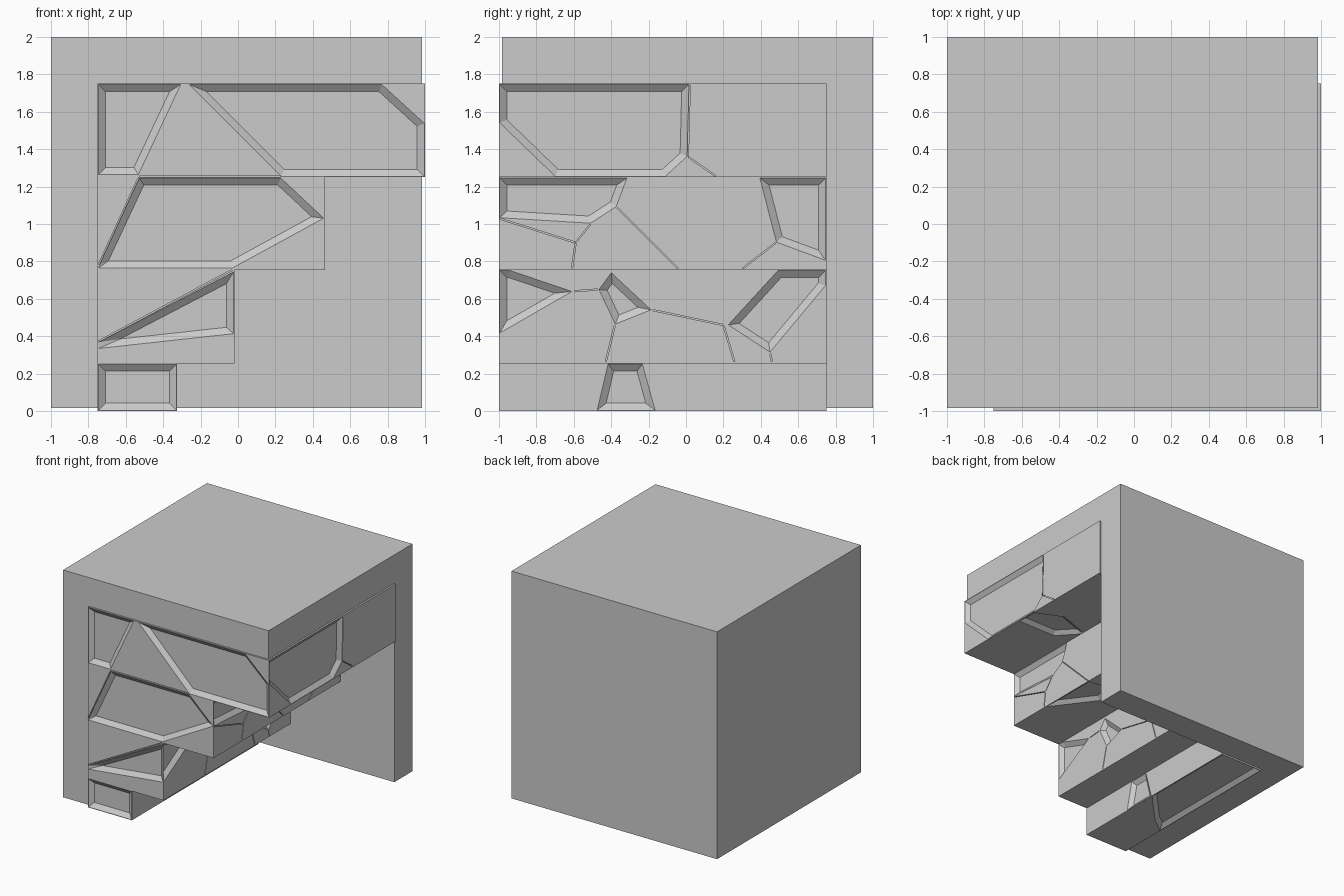
import bpy, bmesh
from mathutils import Vector

if "Cube" in bpy.data.objects:
    bpy.data.objects.remove(bpy.data.objects["Cube"])


def make_object(name, bm, hidden=False):
    bmesh.ops.recalc_face_normals(bm, faces=bm.faces)
    me = bpy.data.meshes.new(name)
    bm.to_mesh(me)
    bm.free()
    ob = bpy.data.objects.new(name, me)
    bpy.context.collection.objects.link(ob)
    ob.hide_render = hidden
    return ob


def box(name, lo, hi, hidden=False):
    bm = bmesh.new()
    bmesh.ops.create_cube(bm, size=1)
    for v in bm.verts:
        v.co = Vector([lo[i] + (v.co[i] + .5) * (hi[i] - lo[i]) for i in range(3)])
    return make_object(name, bm, hidden)


def cut(ob, cutter):
    m = ob.modifiers.new("cut", 'BOOLEAN')
    m.operation = 'DIFFERENCE'
    m.solver = 'EXACT'
    m.use_self = True
    m.object = cutter
    bpy.context.view_layer.objects.active = ob
    bpy.ops.object.modifier_apply(modifier=m.name)
    bpy.data.objects.remove(cutter)


def shrink(poly, d):
    # inset a convex polygon by clipping with its moved edges
    pts = [Vector(p) for p in poly]
    c = sum(pts, Vector((0, 0))) / len(pts)
    out = pts[:]
    for a, b in zip(pts, pts[1:] + pts[:1]):
        n = Vector((a.y - b.y, b.x - a.x)).normalized()
        if n.dot(c - a) < 0:
            n = -n
        o = a + n * d
        new = []
        for p, q in zip(out, out[1:] + out[:1]):
            dp, dq = n.dot(p - o), n.dot(q - o)
            if dp >= 0:
                new.append(p)
            if dp * dq < 0:
                new.append(p + (q - p) * (dp / (dp - dq)))
        out = new
    return out


def place(side, at, p, d):
    u, v = p
    return {'front': (u, at + d, v), 'right': (at - d, u, v), 'under': (u, v, at + d)}[side]


def add_hull(bm, coords):
    vs = [bm.verts.new(c) for c in coords]
    r = bmesh.ops.convex_hull(bm, input=vs)
    junk = {g for g in r['geom_interior'] + r['geom_unused'] if isinstance(g, bmesh.types.BMVert)}
    bmesh.ops.delete(bm, geom=list(junk), context='VERTS')


def panel(bm, side, at, poly):
    rim, floor = shrink(poly, .004), shrink(poly, .042)
    add_hull(bm, [place(side, at, p, d) for d in (-.003, 0) for p in rim]
             + [place(side, at, p, .03) for p in floor])


def crack(bm, side, at, *path):
    for a, b in zip(path, path[1:]):
        a, b = Vector(a), Vector(b)
        t = (b - a).normalized()
        n = Vector((-t.y, t.x)) * .003
        a, b = a + t * .004, b - t * .004
        add_hull(bm, [place(side, at, p, d) for d in (-.003, .012) for p in (a + n, a - n, b - n, b + n)])


# outer shell: cube with one corner removed
shell = box("outer_shell", (-1, -.985, .015), (.985, 1, 2))
cut(shell, box("corner_cutter", (-.75, -2, -1), (2, .75, 1.75), True))

# inverted rock steps
X4, X3, X2, X1 = 1.0, .465, -.02, -.325
profile = [(-.75, 0), (X1, 0), (X1, .255), (X2, .255), (X2, .755), (X3, .755),
           (X3, 1.25), (X4, 1.25), (X4, 1.75), (-.75, 1.75)]
bm = bmesh.new()
f = bm.faces.new([bm.verts.new((x, -1, z)) for x, z in profile])
r = bmesh.ops.extrude_face_region(bm, geom=[f])
bmesh.ops.translate(bm, vec=(0, 1.75, 0), verts=[g for g in r['geom'] if isinstance(g, bmesh.types.BMVert)])
steps = make_object("rock_steps", bm)

# sunken panels between the cracks
bm = bmesh.new()
for side, at, poly in [
    ('front', -1, [(-.75, 1.75), (-.3, 1.75), (-.53, 1.26), (-.75, 1.26)]),
    ('front', -1, [(-.27, 1.75), (.77, 1.75), (1, 1.54), (1, 1.25), (.23, 1.25)]),
    ('front', -1, [(-.53, 1.25), (.23, 1.25), (.465, 1.03), (-.03, .76), (-.75, .76), (-.75, .78)]),
    ('front', -1, [(-.02, .75), (-.02, .41), (-.75, .33), (-.75, .37)]),
    ('front', -1, [(-.75, .255), (X1, .255), (X1, 0), (-.75, 0)]),
    ('right', X4, [(-1, 1.75), (.02, 1.75), (.01, 1.36), (-.11, 1.25), (-.7, 1.25), (-1, 1.54)]),
    ('right', X3, [(-1, 1.25), (-.31, 1.25), (-.37, 1.09), (-.51, 1), (-1, 1.03)]),
    ('right', X3, [(.39, 1.25), (.75, 1.25), (.75, .8), (.48, .9)]),
    ('right', X2, [(-1, .755), (-.94, .755), (-.6, .64), (-1, .41)]),
    ('right', X2, [(-.4, .745), (-.18, .54), (-.38, .46), (-.47, .65)]),
    ('right', X2, [(.49, .755), (.75, .755), (.75, .67), (.45, .31), (.22, .46)]),
    ('right', X1, [(-.42, .255), (-.23, .255), (-.16, 0), (-.48, 0)]),
    ('under', 1.25, [(1, -.7), (1, -.11), (.75, 0), (X3, -.1), (X3, -.3), (.62, -.3)]),
    ('under', .755, [(X3, -.6), (X3, -.04), (.2, 0), (.18, -.22)]),
    ('under', 0, [(X1, -.16), (X1, .75), (-.75, .75), (-.75, -.56), (-.6, -.45)]),
]:
    panel(bm, side, at, poly)
cut(steps, make_object("panel_cutter", bm, True))

# thin cracks between flush stones
bm = bmesh.new()
crack(bm, 'front', -1, (-.53, 1.25), (-.75, .77))
crack(bm, 'front', -1, (-.03, .755), (-.75, .37))
crack(bm, 'front', -1, (-.53, 1.255), (.23, 1.255))
crack(bm, 'right', X4, (.01, 1.36), (.16, 1.255))
crack(bm, 'right', X4, (.02, 1.745), (.01, 1.36))
crack(bm, 'right', X3, (-1, 1.03), (-.59, .9), (-.61, .76))
crack(bm, 'right', X3, (-.51, 1), (-.59, .9))
crack(bm, 'right', X3, (-.37, 1.09), (-.04, .76))
crack(bm, 'right', X3, (.48, .9), (.3, .76))
crack(bm, 'right', X2, (-.6, .64), (-.47, .65))
crack(bm, 'right', X2, (-.18, .54), (.2, .46), (.26, .26))
crack(bm, 'right', X2, (-.38, .46), (-.43, .26))
crack(bm, 'right', X2, (.45, .31), (.46, .26))
cut(steps, make_object("crack_cutter", bm, True))
